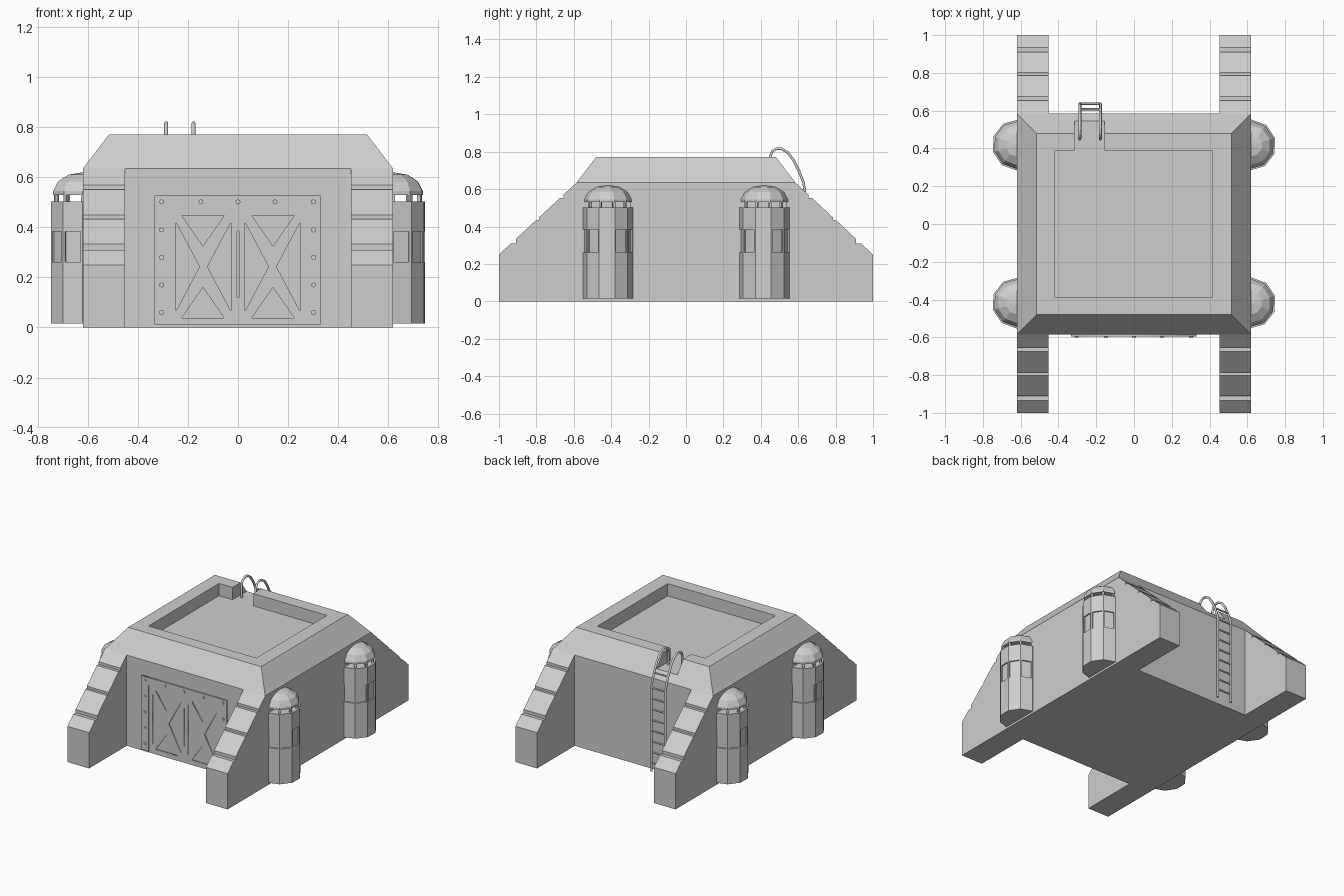
import bpy, bmesh, math
from mathutils import Matrix, Vector

cube = bpy.data.objects.get("Cube")
if cube:
    bpy.data.objects.remove(cube)

grey = bpy.data.materials.new("concrete_grey")
grey.use_nodes = True
GREY = (0.62, 0.62, 0.62, 1)
grey.diffuse_color = GREY
grey.node_tree.nodes["Principled BSDF"].inputs["Base Color"].default_value = GREY


def link(name, data):
    ob = bpy.data.objects.new(name, data)
    bpy.context.collection.objects.link(ob)
    data.materials.append(grey)
    return ob


def finish(name, bm):
    bmesh.ops.recalc_face_normals(bm, faces=bm.faces)
    me = bpy.data.meshes.new(name)
    bm.to_mesh(me)
    bm.free()
    return link(name, me)


def to_mesh(ob):
    bpy.ops.object.select_all(action='DESELECT')
    ob.select_set(True)
    bpy.context.view_layer.objects.active = ob
    bpy.ops.object.convert(target='MESH')


def prism(name, outline, offset):
    """Extrude a flat outline of 3D points along an offset."""
    bm = bmesh.new()
    face = bm.faces.new([bm.verts.new(p) for p in outline])
    ext = bmesh.ops.extrude_face_region(bm, geom=[face], use_keep_orig=True)
    moved = [v for v in ext["geom"] if isinstance(v, bmesh.types.BMVert)]
    bmesh.ops.translate(bm, verts=moved, vec=offset)
    return finish(name, bm)


def loft(bm, rings):
    """Skin closed rings of points and cap both ends; returns the side bands."""
    loops = [[bm.verts.new(p) for p in ring] for ring in rings]
    bands = []
    for a, b in zip(loops, loops[1:]):
        n = len(a)
        bands.append([bm.faces.new((a[i], a[(i + 1) % n], b[(i + 1) % n], b[i]))
                      for i in range(n)])
    bm.faces.new(loops[0][::-1])
    bm.faces.new(loops[-1])
    return bands


def plate(name, outlines, y_back, y_front):
    """Filled 2D outline with holes, standing upright and facing -y."""
    cu = bpy.data.curves.new(name, 'CURVE')
    cu.dimensions = '2D'
    cu.fill_mode = 'BOTH'
    cu.extrude = (y_back - y_front) / 2
    for pts in outlines:
        sp = cu.splines.new('POLY')
        sp.points.add(len(pts) - 1)
        for p, (x, z) in zip(sp.points, pts):
            p.co = (x, z, 0, 1)
        sp.use_cyclic_u = True
    ob = link(name, cu)
    ob.rotation_euler.x = math.pi / 2
    ob.location.y = (y_back + y_front) / 2
    to_mesh(ob)


def tube(name, pts, radius):
    cu = bpy.data.curves.new(name, 'CURVE')
    cu.dimensions = '3D'
    cu.bevel_depth = radius
    cu.bevel_resolution = 1
    cu.use_fill_caps = True
    sp = cu.splines.new('POLY')
    sp.points.add(len(pts) - 1)
    for p, co in zip(sp.points, pts):
        p.co = (*co, 1)
    to_mesh(link(name, cu))


# Main hall with chamfered roof, roof well and ladder opening
WALL, EAVE, FLOOR = 0.585, 0.635, 0.686


def rect(hx, hy, z):
    return [(-hx, -hy, z), (hx, -hy, z), (hx, hy, z), (-hx, hy, z)]


bm = bmesh.new()
loft(bm, [rect(0.62, WALL, 0), rect(0.62, WALL, EAVE), rect(0.515, 0.48, 0.772)])
hall = finish("main_hall", bm)
well = [(-0.42, -0.39), (0.415, -0.39), (0.415, 0.39), (-0.155, 0.39),
        (-0.155, 0.7), (-0.315, 0.7), (-0.315, 0.39), (-0.42, 0.39)]
cutter = prism("roof_well_cutter", [(x, y, FLOOR) for x, y in well], (0, 0, 0.3))
cutter.hide_render = True
cut = hall.modifiers.new("roof_well", 'BOOLEAN')
cut.operation = 'DIFFERENCE'
cut.solver = 'EXACT'
cut.object = cutter
to_mesh(hall)
bpy.data.objects.remove(cutter)

# Four sloping buttresses with small steps
def slope(y):
    return 0.25 + (1 - y) * (EAVE - 0.25) / (1 - WALL)


profile = [(WALL, 0), (1, 0), (1, 0.25)]
for outer, inner in ((0.935, 0.91), (0.802, 0.785), (0.675, 0.655)):
    profile += [(outer, slope(outer)), (inner, slope(outer)), (inner, slope(inner))]
profile.append((WALL, EAVE))
for sx, side in ((1, "left"), (-1, "right")):
    for sy, end in ((-1, "front"), (1, "back")):
        prism(f"{end}_{side}_buttress", [(sx * 0.452, sy * y, z) for y, z in profile],
              (sx * 0.168, 0, 0))

# Ten-sided corner turrets: body with recessed windows, posts and dome
SIDES = 10


def ring(r, z):
    return [(r * math.cos(a), r * math.sin(a), z) for a in
            (math.radians(16) + math.tau * i / SIDES for i in range(SIDES))]


def turret(name, x, y, turn):
    place = Matrix.Translation((x, y, 0)) @ Matrix.Rotation(turn, 4, 'Z')
    bm = bmesh.new()
    bands = loft(bm, [ring(0.135, z) for z in (0.015, 0.252, 0.393, 0.503)])
    bmesh.ops.recalc_face_normals(bm, faces=bm.faces)
    bmesh.ops.inset_individual(bm, faces=bands[1], thickness=0.013)
    bmesh.ops.inset_individual(bm, faces=bands[1], thickness=0.001, depth=-0.008)
    finish(name + "_body", bm).matrix_world = place

    bm = bmesh.new()
    for p in ring(0.115, 0.516):
        m = Matrix.Translation(p) @ Matrix.Rotation(math.atan2(p[1], p[0]), 4, 'Z')
        bmesh.ops.create_cube(bm, size=1, matrix=m @ Matrix.Diagonal((0.014, 0.014, 0.034, 1)))
    finish(name + "_posts", bm).matrix_world = place

    bm = bmesh.new()
    loft(bm, [ring(r, z) for r, z in ((0.127, 0.53), (0.127, 0.545), (0.106, 0.584),
                                      (0.062, 0.611), (0.004, 0.62))])
    finish(name + "_dome", bm).matrix_world = place


for sx, side, turn in ((1, "left", 0), (-1, "right", math.pi)):
    for sy, end in ((-1, "front"), (1, "back")):
        turret(f"{end}_{side}_turret", sx * 0.617, sy * 0.418, turn)

# Gate frame
LOW = 0.012
plate("gate_frame", [[(-0.333, LOW), (-0.333, 0.528), (0.33, 0.528), (0.33, LOW),
                      (0.27, LOW), (0.27, 0.475), (-0.275, 0.475), (-0.275, LOW)]],
      -0.58, -0.596)

# Double gate with cross-braced triangular recesses and a centre slit
outlines = [[(-0.275, LOW), (-0.275, 0.475), (0.27, 0.475), (0.27, LOW)],
            [(-0.003, 0.12), (-0.003, 0.385), (0.003, 0.385), (0.003, 0.12)]]
for s in (1, -1):
    outlines += [[(s * x, z) for x, z in tri] for tri in (
        [(0.055, 0.448), (0.225, 0.448), (0.14, 0.325)],
        [(0.055, 0.038), (0.225, 0.038), (0.14, 0.16)],
        [(0.028, 0.42), (0.028, 0.065), (0.122, 0.243)],
        [(0.248, 0.42), (0.248, 0.065), (0.154, 0.243)])]
plate("gate_doors", outlines, -0.58, -0.591)

# Bolts around the frame
bm = bmesh.new()
spots = [(x, 0.502) for x in (-0.305, -0.148, 0, 0.148, 0.302)]
spots += [(x, z) for x in (-0.305, 0.302) for z in (0.06, 0.17, 0.28, 0.39)]
for x, z in spots:
    m = Matrix.Translation((x, -0.597, z)) @ Matrix.Rotation(math.pi / 2, 4, 'X')
    bmesh.ops.create_cone(bm, cap_ends=True, segments=8, radius1=0.01, radius2=0.01,
                          depth=0.01, matrix=m)
finish("frame_bolts", bm)

# Roof ladder on the back: hooked rails and rungs
hook = [(0.45, FLOOR), (0.45, 0.775), (0.462, 0.803), (0.485, 0.816), (0.512, 0.815),
        (0.545, 0.795), (0.575, 0.755), (0.605, 0.695), (0.628, 0.635), (0.636, 0.59),
        (0.636, 0.01)]
RAILS = (-0.287, -0.178)
for x, side in zip(RAILS, ("right", "left")):
    tube(f"ladder_{side}_rail", [(x, y, z) for y, z in hook], 0.008)
rungs = [(0.636, 0.07 + 0.075 * i) for i in range(8)] + [(0.608, 0.69)]
for i, (y, z) in enumerate(rungs):
    tube(f"ladder_rung_{i + 1}", [(x, y, z) for x in RAILS], 0.006)
